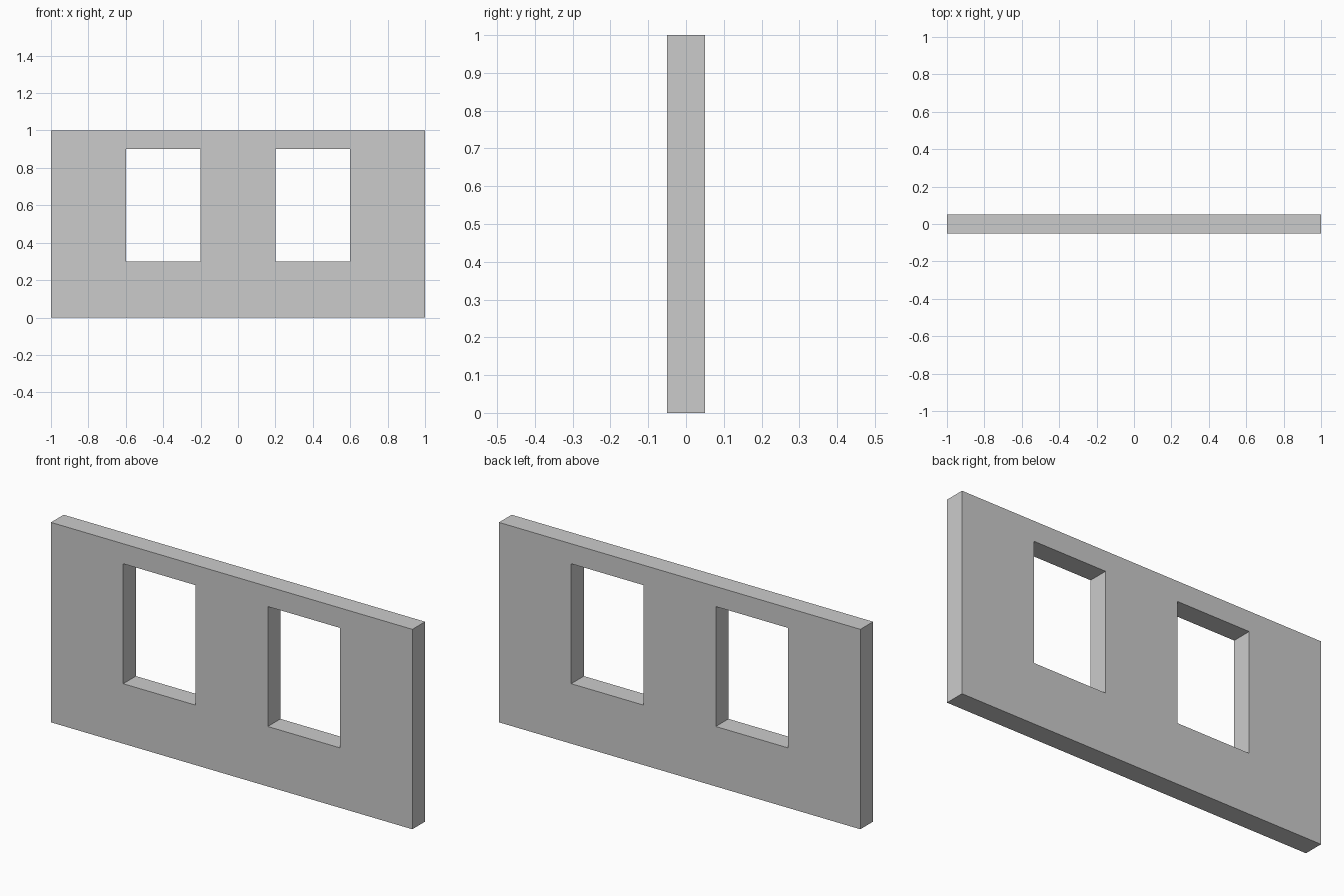
import bpy
import bmesh

if "Cube" in bpy.data.objects:
    bpy.data.objects.remove(bpy.data.objects["Cube"])

THICKNESS = 0.10
XS = [-1.0, -0.6, -0.2, 0.2, 0.6, 1.0]   # wall ends and window jambs
ZS = [0.0, 0.3, 0.9, 1.0]                # floor, sill, lintel, top
WINDOWS = {(1, 1), (3, 1)}               # open cells (column, row)

# Wall panel: grid of faces in the XZ plane, leaving the windows open
bm = bmesh.new()
grid = [[bm.verts.new((x, 0, z)) for z in ZS] for x in XS]
for i in range(len(XS) - 1):
    for j in range(len(ZS) - 1):
        if (i, j) not in WINDOWS:
            bm.faces.new((grid[i][j], grid[i + 1][j],
                          grid[i + 1][j + 1], grid[i][j + 1]))

mesh = bpy.data.meshes.new("window_wall")
bm.to_mesh(mesh)
bm.free()
wall = bpy.data.objects.new("window_wall", mesh)
bpy.context.collection.objects.link(wall)

# Wall thickness, centred on y = 0, with closed edges and window reveals
solid = wall.modifiers.new("thickness", 'SOLIDIFY')
solid.thickness = THICKNESS
solid.offset = 0
